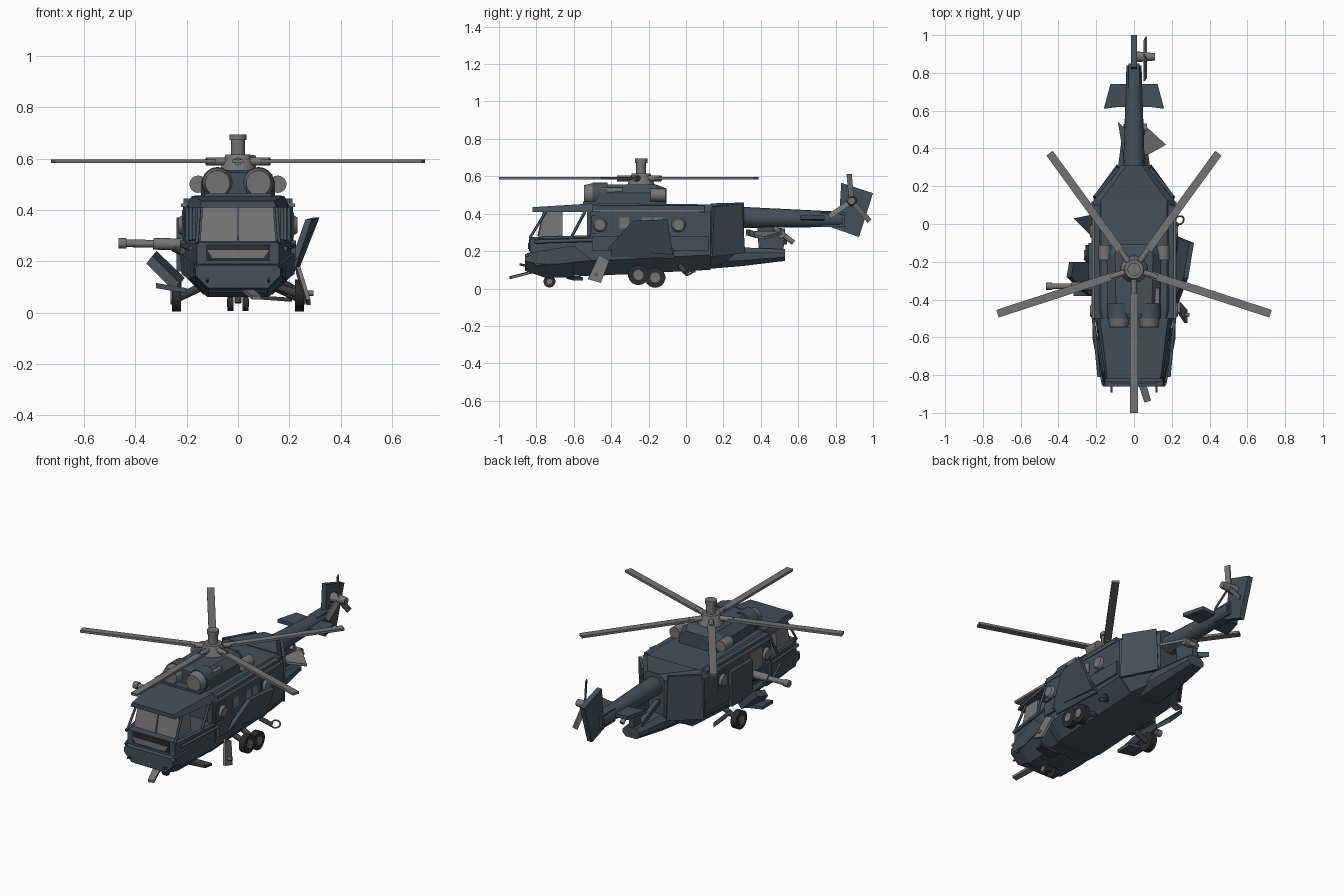
import bpy, bmesh, math
from mathutils import Vector, Matrix

if "Cube" in bpy.data.objects:
    bpy.data.objects.remove(bpy.data.objects["Cube"])


def material(name, rgb):
    m = bpy.data.materials.new(name)
    m.diffuse_color = (*rgb, 1)
    m.use_nodes = True
    m.node_tree.nodes["Principled BSDF"].inputs["Base Color"].default_value = m.diffuse_color
    return m


BODY = material("slate_blue", (0.058, 0.079, 0.099))
GREY = material("mid_grey", (0.175, 0.175, 0.178))
DARK = material("dark_grey", (0.05, 0.05, 0.053))
TYRE = material("tyre_black", (0.025, 0.025, 0.027))


def finish(name, bm, mat, smooth=False):
    bmesh.ops.recalc_face_normals(bm, faces=bm.faces)
    me = bpy.data.meshes.new(name)
    bm.to_mesh(me)
    bm.free()
    me.materials.append(mat)
    for p in me.polygons:
        p.use_smooth = smooth and len(p.vertices) == 4
    ob = bpy.data.objects.new(name, me)
    bpy.context.collection.objects.link(ob)
    return ob


def loft(name, rings, mat):
    bm = bmesh.new()
    loops = [[bm.verts.new(p) for p in r] for r in rings]
    n = len(loops[0])
    for a, b in zip(loops, loops[1:]):
        for i in range(n):
            bm.faces.new((a[i], a[(i + 1) % n], b[(i + 1) % n], b[i]))
    bm.faces.new(loops[0])
    bm.faces.new(loops[-1])
    return finish(name, bm, mat)


def hull_ring(y, w, zb, zt, top=0.04, bot=0.08):
    """Chamfered cross-section of the fuselage"""
    half = [(w - bot, zb), (w, zb + bot), (w, zt - top), (w - top, zt)]
    return [(x, y, z) for x, z in half] + [(-x, y, z) for x, z in half[::-1]]


def plate(name, pts, off, mat):
    o = Vector(off)
    return loft(name, [[Vector(p) - o / 2 for p in pts], [Vector(p) + o / 2 for p in pts]], mat)


def box(name, x, y, z, mat):
    return loft(name, [[(x[0], q, z[0]), (x[1], q, z[0]), (x[1], q, z[1]), (x[0], q, z[1])] for q in y], mat)


def rod(name, a, b, r, mat, r2=None, seg=14):
    a, b = Vector(a), Vector(b)
    d = b - a
    bm = bmesh.new()
    bmesh.ops.create_cone(bm, cap_ends=True, segments=seg, radius1=r, radius2=r if r2 is None else r2, depth=d.length,
                          matrix=Matrix.Translation((a + b) / 2) @ d.to_track_quat('Z', 'Y').to_matrix().to_4x4())
    return finish(name, bm, mat, True)


# Fuselage: cabin, then wedge narrowing to the boom
loft("cabin", [hull_ring(-0.51, 0.205, 0.07, 0.45), hull_ring(-0.45, 0.215, 0.07, 0.455),
               hull_ring(0.13, 0.215, 0.1, 0.45)], BODY)
loft("rear_wedge", [hull_ring(0.13, 0.212, 0.11, 0.455), hull_ring(0.31, 0.07, 0.17, 0.46, 0.03, 0.04)], BODY)
loft("lower_tail_pod", [hull_ring(0.0, 0.11, 0.095, 0.23, 0.04, 0.04), hull_ring(0.3, 0.085, 0.12, 0.22, 0.03, 0.03),
                        hull_ring(0.53, 0.055, 0.148, 0.21, 0.02, 0.02)], BODY)
# Nose and cockpit tub
loft("cockpit_tub", [hull_ring(-0.835, 0.16, 0.08, 0.275, 0.01, 0.05), hull_ring(-0.5, 0.205, 0.065, 0.285, 0.01, 0.08)], BODY)
loft("chin", [hull_ring(-0.86, 0.165, 0.095, 0.185, 0.015, 0.05), hull_ring(-0.76, 0.185, 0.06, 0.2, 0.015, 0.07),
              hull_ring(-0.6, 0.2, 0.06, 0.2, 0.015, 0.08)], BODY)
loft("cockpit_roof", [[(x, -0.82, z) for x, z in ((-.15, .41), (.15, .41), (.14, .435), (-.14, .435))],
                      [(x, -0.5, z) for x, z in ((-.2, .41), (.2, .41), (.18, .455), (-.18, .455))]], BODY)
# Windscreen block with two panes, and dark slot with console
loft("windscreen", [[(-.148, -.79, .275), (.148, -.79, .275), (.138, -.76, .412), (-.138, -.76, .412)],
                    [(-.148, -.66, .275), (.148, -.66, .275), (.138, -.66, .412), (-.138, -.66, .412)]], GREY)
plate("windscreen_post", [(-.004, -.792, .28), (.004, -.792, .28), (.004, -.762, .41), (-.004, -.762, .41)], (0, .006, 0), BODY)
box("nose_slot", (-.125, .125), (-.84, -.83), (.2, .268), TYRE)
loft("nose_console", [[(x, y, z) for x, z in ((-.1, .212), (.1, .212), (.12, .243), (-.12, .243))] for y in (-.845, -.83)], GREY)
for s in (-1, 1):
    rod("front_post", (s * .16, -.835, .27), (s * .15, -.75, .41), .007, BODY, seg=6)
    rod("rear_post", (s * .185, -.61, .28), (s * .185, -.54, .41), .008, BODY, seg=6)
    box("cockpit_frame", (s * .165, s * .195), (-.53, -.50), (.28, .42), BODY)
    rod("cockpit_side_rail", (s * .185, -.81, .25), (s * .215, -.5, .26), .01, BODY, seg=6)
    plate("nose_cheek", [(s * .165, -.85, .19), (s * .215, -.6, .23), (s * .215, -.5, .15), (s * .17, -.8, .12)],
          (s * .012, 0, 0), BODY)
    rod("nose_pin", (s * .12, -.85, .12), (s * .12, -.89, .13), .006, DARK, seg=6)
    # Cabin side: roof rail, windows, sill
    box("roof_rail", (s * .19, s * .222), (-.5, .1), (.412, .424), GREY)
    box("roof_gutter", (s * .175, s * .212), (-.5, .1), (.425, .445), BODY)
    for y in (-.33, -.21, -.15):
        box("cabin_window", (s * .21, s * .219), (y - .025, y + .025), (.32, .38), GREY)
    for y in (-.46, -.04):
        box("window_frame", (s * .21, s * .218), (y - .045, y + .045), (.295, .39), BODY)
        rod("bubble_window", (s * .212, y, .34), (s * .232, y, .34), .042, GREY, .03)
    box("cabin_sill", (s * .2, s * .226), (-.5, .12), (.2, .28), BODY)
    plate("rear_side_panel", [(s * .212, .135, .17), (s * .207, .145, .44), (s * .085, .295, .455), (s * .085, .31, .19)],
          (s * .012, .012, 0), BODY)
    # Engine intakes and side exhausts
    rod("engine_intake", (s * .08, -.5, .505), (s * .08, -.42, .505), .062, BODY, seg=20)
    rod("intake_dome", (s * .08, -.545, .505), (s * .08, -.49, .505), .048, GREY, .06, seg=20)
    rod("exhaust", (s * .155, -.19, .5), (s * .155, -.11, .5), .034, GREY)
    # Horizontal stabiliser
    plate("stabiliser", [(s * .03, .62, .375), (s * .08, .62, .375), (s * .16, .61, .38), (s * .125, .74, .38),
                         (s * .03, .74, .375)], (0, 0, .022), BODY)
    # Twin nose wheels
    rod("nose_wheel", (s * .018, -.73, .037), (s * .04, -.73, .037), .032, TYRE)
    rod("nose_wheel_hub", (s * .038, -.73, .037), (s * .043, -.73, .037), .015, GREY)
rod("nose_gear_leg", (0, -.72, .1), (0, -.73, .037), .014, DARK)

# Engine housing on the roof
loft("engine_housing", [hull_ring(-.5, .12, .44, .545, .04, .01), hull_ring(-.47, .14, .44, .556, .045, .01),
                        hull_ring(-.16, .145, .44, .556, .045, .01), hull_ring(-.105, .12, .44, .535, .045, .01)], BODY)
box("housing_lip", (-.13, .13), (-.55, -.47), (.44, .465), BODY)
box("housing_vent", (.1, .135), (-.45, -.34), (.515, .54), GREY)

# Main rotor with five blades
HUB = Vector((0, -.24, 0))
rod("rotor_cone", HUB + Vector((0, 0, .54)), HUB + Vector((0, 0, .615)), .078, GREY, .05)
rod("rotor_mast", HUB + Vector((0, 0, .58)), HUB + Vector((0, 0, .69)), .027, GREY)
rod("mast_cap", HUB + Vector((0, 0, .672)), HUB + Vector((0, 0, .694)), .034, GREY)
for i in range(5):
    a = math.radians(-90 + 72 * i)
    d, n = Vector((math.cos(a), math.sin(a), 0)), Vector((-math.sin(a), math.cos(a), 0))
    c = HUB + Vector((0, 0, .589))
    plate("rotor_blade", [c + d * .1 - n * .021, c + d * .76 - n * .021, c + d * .76 + n * .021, c + d * .1 + n * .021],
          (0, 0, .014), GREY)
    rod("blade_grip", c + d * .03, c + d * .13, .016, GREY, seg=8)

# Tail boom, fin and tail rotor
rod("tail_boom", (0, .27, .38), (0, .84, .37), .058, BODY, .04, seg=16)
box("boom_saddle", (-.03, .03), (.72, .85), (.33, .41), BODY)
plate("tail_fin", [(0, .77, .33), (0, .82, .4), (0, .83, .565), (0, 1.0, .51), (0, .925, .275)], (.032, 0, 0), BODY)
T = Vector((.06, .885, .468))
rod("tail_rotor_hub", T - Vector((.05, 0, 0)), T + Vector((.05, 0, 0)), .03, GREY, .02)
for deg in (95, -48, 215):
    a = math.radians(deg)
    d, n = Vector((0, math.cos(a), math.sin(a))), Vector((0.006, -math.sin(a) * .014, math.cos(a) * .014))
    plate("tail_rotor_blade", [T + d * .01 - n, T + d * .145 - n, T + d * .145 + n, T + d * .01 + n], (.008, 0, 0), GREY)

# Strut fin between pod and boom, with loose flaps
plate("tail_strut", [(0, .39, .19), (0, .38, .34), (0, .53, .32), (0, .52, .19)], (.035, 0, 0), BODY)
plate("tail_flap_right", [(.04, .36, .3), (.06, .52, .3), (.17, .42, .27), (.08, .37, .28)], (0, 0, .015), GREY)
plate("tail_flap_left", [(-.05, .32, .3), (-.085, .54, .25), (-.04, .5, .25), (-.03, .34, .3)], (0, 0, .03), BODY)
rod("tail_hook", (.03, .47, .325), (.03, .575, .245), .014, GREY, seg=8)
rod("tail_hook_bar", (.0, .51, .29), (.07, .51, .29), .022, GREY, seg=8)

# Main wheels: tandem pair on the right, one on the left
for s, y, z in ((1, -.255, .073), (1, -.165, .059), (-1, -.165, .059)):
    rod("main_wheel", (s * .222, y, z), (s * .258, y, z), .055, TYRE, seg=18)
    rod("wheel_hub", (s * .255, y, z), (s * .264, y, z), .027, GREY, seg=12)
    rod("axle", (s * .1, y, .12), (s * .23, y, z), .016, DARK, seg=8)

# Right stub wing, step plate and winch ring
plate("right_stub_wing", [(.222, -.42, .21), (.275, -.285, .362), (.305, -.1, .37), (.23, -.07, .18)], (.025, 0, 0), BODY)
plate("right_wing_root", [(.215, -.4, .17), (.215, -.06, .16), (.235, -.07, .22), (.235, -.4, .22)], (.015, 0, 0), BODY)
plate("right_step", [(.275, -.525, .05), (.235, -.465, .18), (.235, -.41, .15), (.275, -.455, .03)], (.016, 0, 0), GREY)
rod("step_bolt", (.26, -.48, .075), (.295, -.48, .075), .01, GREY, seg=8)
plate("belly_step", [(.06, -.64, .06), (.2, -.6, .05), (.21, -.55, .05), (.06, -.57, .06)], (0, 0, .015), DARK)
bpy.ops.mesh.primitive_torus_add(major_segments=16, minor_segments=6, major_radius=.025, minor_radius=.005,
                                 location=(.24, .02, .085), rotation=(.5, .3, 0))
bpy.context.object.name = "winch_ring"
bpy.context.object.data.materials.append(GREY)
rod("winch_arm", (.17, -.03, .12), (.23, .0, .085), .014, DARK, seg=8)

# Left side: slid door, fins, gun and its platform
box("left_door", (-.24, -.215), (-.3, -.1), (.16, .37), BODY)
box("left_doorway", (-.219, -.21), (-.42, -.3), (.16, .4), GREY)
plate("left_fin", [(-.22, .05, .1), (-.32, .03, .2), (-.22, -.07, .11)], (0, 0, .03), BODY)
plate("gun_platform", [(-.22, -.2, .12), (-.33, -.2, .225), (-.345, -.28, .205), (-.24, -.38, .1)], (.025, 0, .03), BODY)
plate("left_step", [(-.2, -.28, .085), (-.32, -.28, .105), (-.32, -.38, .105), (-.2, -.38, .085)], (0, 0, .02), BODY)
rod("gun_mount", (-.21, -.33, .24), (-.25, -.33, .26), .022, DARK)
rod("gun_body", (-.2, -.33, .265), (-.33, -.33, .268), .023, GREY)
rod("gun_barrel", (-.32, -.33, .268), (-.45, -.33, .27), .015, GREY)
rod("gun_muzzle", (-.435, -.33, .27), (-.465, -.33, .27), .021, GREY)

# Nose probe plate
plate("nose_probe", [(.02, -.84, .085), (.055, -.945, .058), (.09, -.935, .058), (.06, -.83, .085)], (0, 0, .014), GREY)
